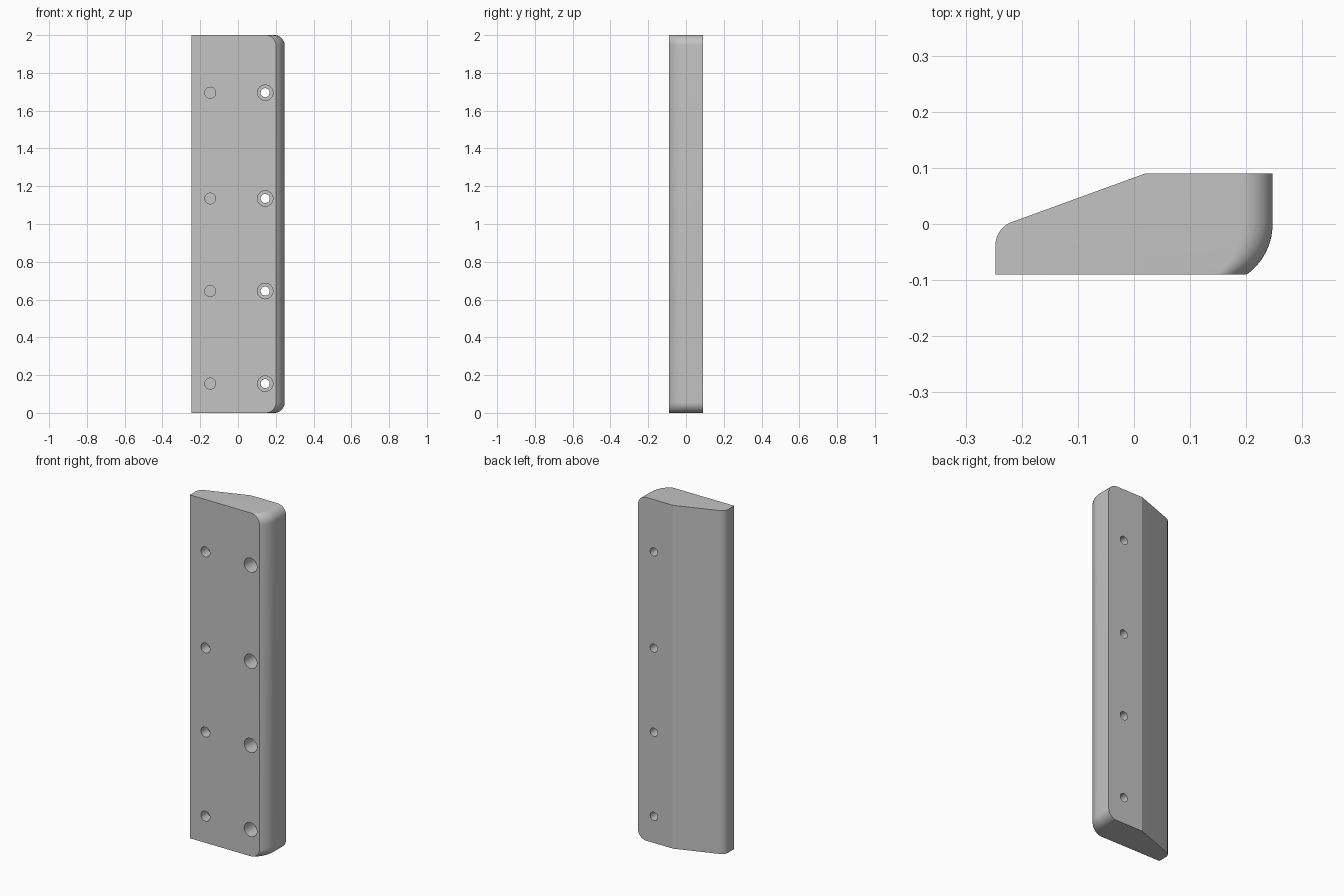
import bpy, bmesh, math

cube = bpy.data.objects.get("Cube")
if cube:
    bpy.data.objects.remove(cube, do_unlink=True)

grey = bpy.data.materials.new("plain grey")
grey.use_nodes = True
COLOUR = (0.55, 0.55, 0.55, 1)
grey.diffuse_color = COLOUR
grey.node_tree.nodes["Principled BSDF"].inputs["Base Color"].default_value = COLOUR

HEIGHT, FRONT, BACK = 2.0, -0.09, 0.09
LEFT, RIGHT = -0.247, 0.247
CORNER = 0.055                       # rounding of the two outer corners


def arc(cx, cy, r, start, end, steps):
    angles = [math.radians(start + (end - start) * i / steps) for i in range(steps + 1)]
    return [(cx + r * math.cos(a), cy + r * math.sin(a)) for a in angles]


# Cross-section: the outer side moves inwards near the ends, the rest is fixed
R_OUT = 0.111
sweep = math.degrees(math.asin(FRONT / R_OUT))
outer_side = arc(RIGHT - R_OUT, 0, R_OUT, sweep, 0, 14) + [(RIGHT, BACK)]
nose = arc(LEFT + 0.044, -0.038, 0.044, 110, 180, 12)
fixed_side = [(0.02, BACK)] + nose + [(LEFT, FRONT)]

# Heights and inward shifts for both rounded ends, from the bottom up
steps = [math.radians(90 * i / 14) for i in range(15)]
lower = [(CORNER * (1 - math.cos(a)), CORNER * (1 - math.sin(a))) for a in steps]
layers = lower + [(HEIGHT - z, s) for z, s in reversed(lower)]

# Body lofted through the layers
bm = bmesh.new()
rings = [[bm.verts.new((x - shift, y, z)) for x, y in outer_side] +
         [bm.verts.new((x, y, z)) for x, y in fixed_side] for z, shift in layers]
count = len(rings[0])
for low, high in zip(rings, rings[1:]):
    for i in range(count):
        j = (i + 1) % count
        bm.faces.new((low[i], low[j], high[j], high[i]))
bm.faces.new(list(reversed(rings[0])))
bm.faces.new(rings[-1])
# Merge the flat strips into single faces
bmesh.ops.dissolve_limit(bm, angle_limit=math.radians(0.1), verts=bm.verts[:], edges=bm.edges[:])
mesh = bpy.data.meshes.new("handle_block")
bm.to_mesh(mesh)
bm.free()
block = bpy.data.objects.new("handle_block", mesh)
bpy.context.collection.objects.link(block)
mesh.materials.append(grey)


def drill(name, x, z, radius, y0, y1):
    """Cut a round hole along y."""
    bpy.ops.mesh.primitive_cylinder_add(vertices=32, radius=radius, depth=y1 - y0,
                                        location=(x, (y0 + y1) / 2, z),
                                        rotation=(math.pi / 2, 0, 0))
    cutter = bpy.context.object
    cutter.name = name
    cutter.data.materials.append(grey)
    bpy.context.view_layer.objects.active = block
    cut = block.modifiers.new(name, 'BOOLEAN')
    cut.operation, cut.solver, cut.object = 'DIFFERENCE', 'EXACT', cutter
    bpy.ops.object.modifier_apply(modifier=name)
    bpy.data.objects.remove(cutter, do_unlink=True)


# Blind holes, and counterbored through holes, in four rows
for z in (0.155, 0.645, 1.135, 1.695):
    drill("blind_hole", -0.147, z, 0.029, FRONT - 0.05, FRONT + 0.06)
    drill("through_hole", 0.144, z, 0.024, FRONT - 0.05, BACK + 0.05)
    drill("counterbore", 0.144, z, 0.041, FRONT - 0.05, FRONT + 0.09)

bpy.ops.object.select_all(action='DESELECT')
block.select_set(True)
bpy.context.view_layer.objects.active = block
bpy.ops.object.shade_smooth_by_angle(angle=math.radians(16))
